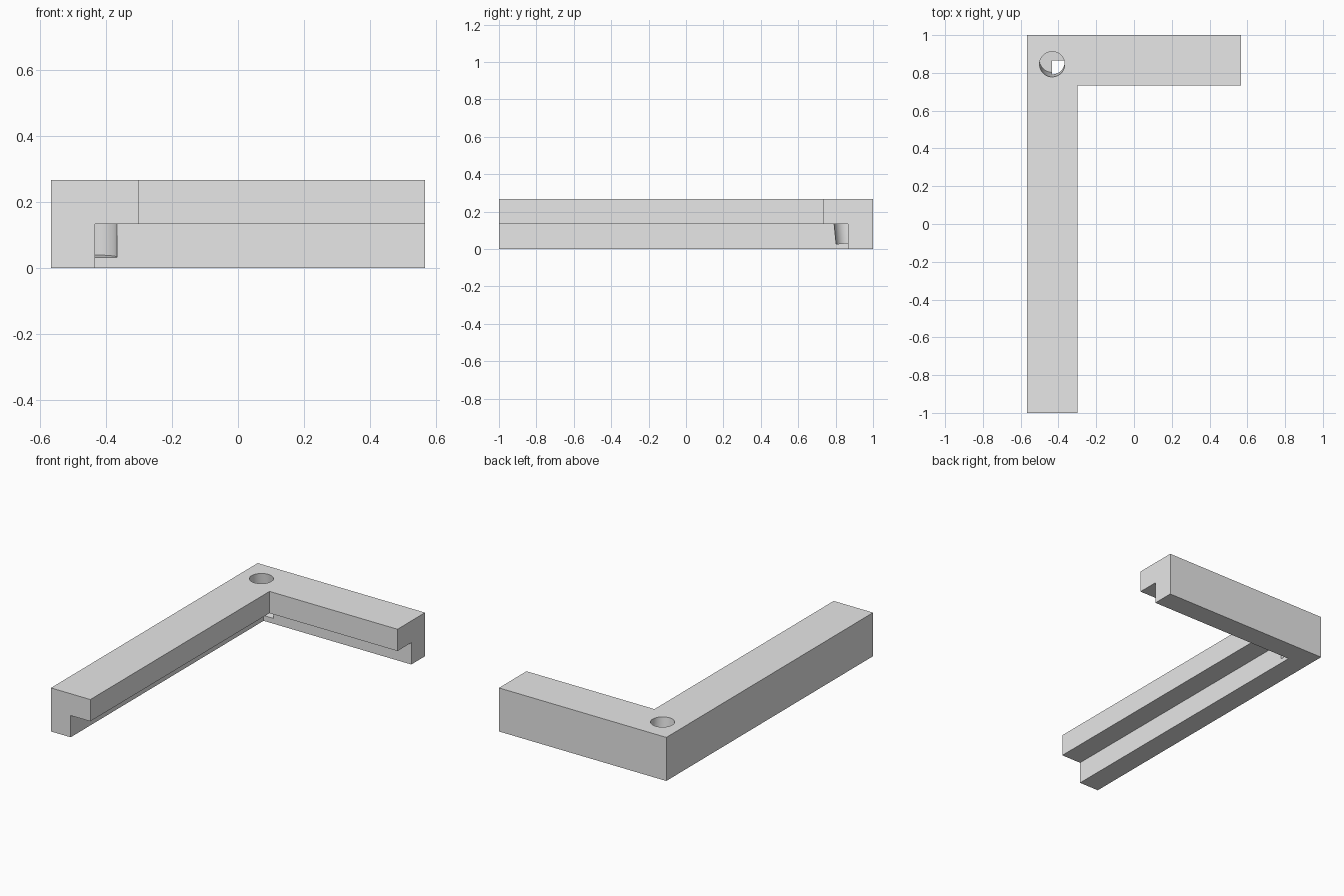
import bpy
import bmesh
from math import atan, radians
from mathutils import Matrix, Vector

cube = bpy.data.objects.get("Cube")
if cube:
    bpy.data.objects.remove(cube, do_unlink=True)

UNIT = 2 / 15                     # half the bar width
LEFT, RIGHT = -4.25 * UNIT, 4.25 * UNIT
FRONT, BACK = -1.0, 1.0

grey = bpy.data.materials.new("light_grey")
grey.use_nodes = True
grey.diffuse_color = (0.8, 0.8, 0.8, 1)
grey.node_tree.nodes["Principled BSDF"].inputs["Base Color"].default_value = (0.8, 0.8, 0.8, 1)


def add_object(name, bm):
    bmesh.ops.recalc_face_normals(bm, faces=bm.faces)
    mesh = bpy.data.meshes.new(name)
    bm.to_mesh(mesh)
    bm.free()
    mesh.materials.append(grey)
    obj = bpy.data.objects.new(name, mesh)
    bpy.context.collection.objects.link(obj)
    return obj


# Corner bracket: rebated section (inset from outer side, height) swept round a mitre
section = [(0, 0), (1, 0), (1, 1), (2, 1), (2, 2), (0, 2)]
section = [(d * UNIT, h * UNIT) for d, h in section]
bm = bmesh.new()
rings = [
    [bm.verts.new((LEFT + d, FRONT, h)) for d, h in section],
    [bm.verts.new((LEFT + d, BACK - d, h)) for d, h in section],
    [bm.verts.new((RIGHT, BACK - d, h)) for d, h in section],
]
for a, b in zip(rings, rings[1:]):
    for i in range(len(section)):
        j = (i + 1) % len(section)
        bm.faces.new((a[i], a[j], b[j], b[i]))
bm.faces.new(rings[0])
bm.faces.new(rings[-1])
bmesh.ops.dissolve_limit(bm, angle_limit=radians(1), verts=bm.verts, edges=bm.edges)
bracket = add_object("corner_bracket", bm)

# Tilted blind screw hole, leaning towards the back as it goes down
tilt = 0.1
floor = Vector((LEFT + UNIT, 0.869, 0.033))
depth = 0.4
bm = bmesh.new()
bmesh.ops.create_cone(bm, cap_ends=True, segments=48, radius1=UNIT / 2,
                      radius2=UNIT / 2, depth=depth)
bmesh.ops.translate(bm, verts=bm.verts, vec=(0, 0, depth / 2))
bm.transform(Matrix.Translation(floor) @ Matrix.Rotation(atan(tilt), 4, "X"))
cutter = add_object("hole_cutter", bm)
cutter.hide_render = True

# Cut the hole and drop the cutter
cut = bracket.modifiers.new("screw_hole", "BOOLEAN")
cut.operation = "DIFFERENCE"
cut.solver = "EXACT"
cut.object = cutter
bpy.ops.object.select_all(action="DESELECT")
bracket.select_set(True)
bpy.context.view_layer.objects.active = bracket
bpy.ops.object.modifier_apply(modifier=cut.name)
bpy.data.objects.remove(cutter, do_unlink=True)
bpy.ops.object.shade_smooth_by_angle(angle=radians(30))
